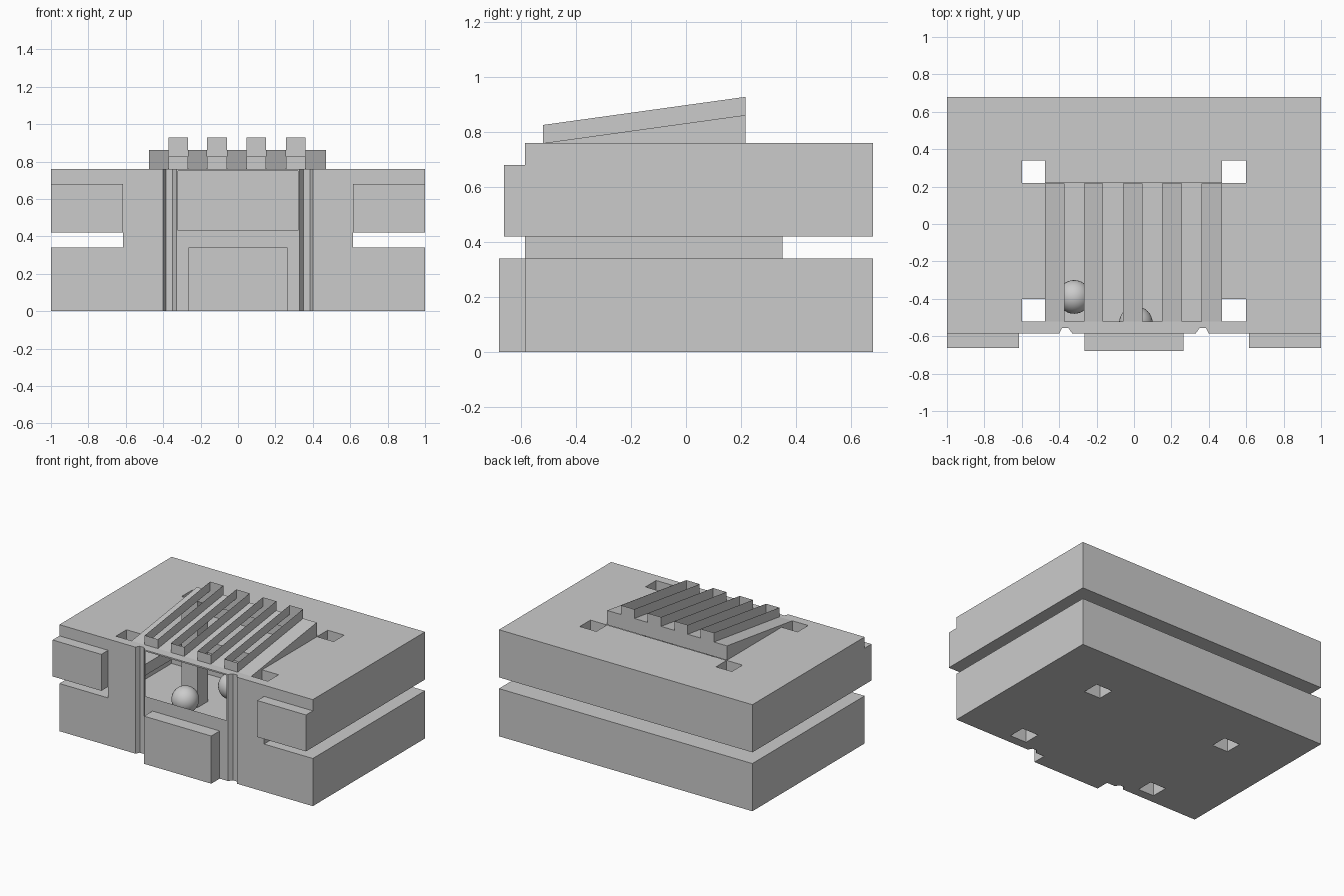
import bpy, bmesh

if "Cube" in bpy.data.objects:
    bpy.data.objects.remove(bpy.data.objects["Cube"])

mat = bpy.data.materials.new("plain grey")
mat.diffuse_color = (0.6, 0.6, 0.6, 1)
mat.use_nodes = True
mat.node_tree.nodes["Principled BSDF"].inputs["Base Color"].default_value = mat.diffuse_color

FRONT, BACK = -0.585, 0.68
NX, NY = 0.615, 0.35            # neck half width and back
Z1, Z2, ZT = 0.34, 0.42, 0.76   # lower top, upper bottom, roof


def make(name, faces, smooth=False):
    bm = bmesh.new()
    for f in faces:
        bm.faces.new([bm.verts.new(p) for p in f])
    bmesh.ops.remove_doubles(bm, verts=bm.verts, dist=0.0005)
    me = bpy.data.meshes.new(name)
    bm.to_mesh(me)
    bm.free()
    me.materials.append(mat)
    ob = bpy.data.objects.new(name, me)
    bpy.context.collection.objects.link(ob)
    return ob


def box(x0, x1, y0, y1, z0, z1, sides="lrfbtu"):
    """Chosen sides (left right front back top under) of a box; z may be a function of y."""
    def p(x, y, z):
        return (x, y, z(y) if callable(z) else z)
    quads = {
        "l": [p(x0, y1, z0), p(x0, y0, z0), p(x0, y0, z1), p(x0, y1, z1)],
        "r": [p(x1, y0, z0), p(x1, y1, z0), p(x1, y1, z1), p(x1, y0, z1)],
        "f": [p(x0, y0, z0), p(x1, y0, z0), p(x1, y0, z1), p(x0, y0, z1)],
        "b": [p(x1, y1, z0), p(x0, y1, z0), p(x0, y1, z1), p(x1, y1, z1)],
        "t": [p(x0, y0, z1), p(x1, y0, z1), p(x1, y1, z1), p(x0, y1, z1)],
        "u": [p(x0, y1, z0), p(x1, y1, z0), p(x1, y0, z0), p(x0, y0, z0)],
    }
    out = []
    for s in sides:
        q = []
        for v in quads[s]:
            if v not in q:
                q.append(v)
        out.append(q)
    return out


def plate(xs, ys, z, side, holes):
    """Grid of flat cells, leaving out the holes."""
    out = []
    for i in range(len(xs) - 1):
        for j in range(len(ys) - 1):
            if (i, j) not in holes:
                out += box(xs[i], xs[i + 1], ys[j], ys[j + 1], z, z, side)
    return out


# front outline with the two upright grooves
half = [(0.33, FRONT), (0.35, -0.557), (0.385, -0.557), (0.4, FRONT), (NX, FRONT)]
left = [(-x, y) for x, y in reversed(half)]

# roof and base plates with corner shaft holes
xs = [-1, -0.6, -0.475, 0.47, 0.6, 1]
ys = [-0.55, -0.52, -0.4, 0.22, 0.34, BACK]
shafts = {(1, 1), (3, 1), (1, 3), (3, 3)}
grille_hole = {(2, 1), (2, 2)}
outline = [(-1, FRONT)] + left + half + [(1, FRONT), (1, -0.55), (-1, -0.55)]
make("roof", plate(xs, ys, ZT, "t", shafts | grille_hole) + [[(x, y, ZT) for x, y in outline]])
make("base", plate(xs, ys, 0, "u", shafts) + [[(x, y, 0) for x, y in reversed(outline)]])

# lower and upper hollow cases
ring_x, ring_y = [-1, -NX, NX, 1], [FRONT, NY, BACK]
for name, z0, z1, lid, zl in (("lower_case", 0, Z1, "t", Z1), ("upper_case", Z2, ZT, "u", Z2)):
    f = box(-1, 1, FRONT, BACK, z0, z1, "lrb")
    f += box(-1, -NX, FRONT, BACK, z0, z1, "f") + box(NX, 1, FRONT, BACK, z0, z1, "f")
    f += plate(ring_x, ring_y, zl, lid, {(1, 0)})
    make(name, f)

# recessed neck between the cases
make("neck", box(-NX, NX, FRONT, NY, Z1, Z2, "lrb"))

# front wall with grooves and window
f = []
for prof in (left, half):
    for (xa, ya), (xb, yb) in zip(prof, prof[1:]):
        f.append([(xa, ya, 0), (xb, yb, 0), (xb, yb, ZT), (xa, ya, ZT)])
for xa, xb, za, zb in ((-0.33, -0.32, 0, ZT), (0.32, 0.33, 0, ZT), (-0.32, 0.32, 0.75, ZT),
                       (-0.32, 0.32, Z1, 0.43), (-0.32, -0.265, 0, Z1), (0.265, 0.32, 0, Z1)):
    f += box(xa, xb, FRONT, FRONT, za, zb, "f")
make("front_wall", f)

# front tray and the two raised side blocks
make("front_tray", box(-0.265, 0.265, -0.68, FRONT, 0, Z1, "lrftu"))
for name, xa, xb in (("left_block", -1, -NX), ("right_block", NX, 1)):
    make(name, box(xa, xb, -0.662, FRONT, Z2, 0.68, "lrftu"))

# square shafts running from roof to base
for k, (i, j) in enumerate(sorted(shafts)):
    make("shaft_%d" % (k + 1), box(xs[i], xs[i + 1], ys[j], ys[j + 1], 0, ZT, "lrfb"))


# sloping grille with open raised slots
def slope(y):
    return ZT + (y + 0.52) / 0.735 * 0.102


def slot_top(y):
    return slope(y) + 0.066


ya, yb = -0.52, 0.217
slots = [(-0.372, -0.268), (-0.165, -0.06), (0.045, 0.15), (0.256, 0.362)]
f = box(-0.475, 0.47, ya, yb, ZT, slope, "lrb")
edges = [-0.475] + [x for s in slots for x in s] + [0.47]
for x0, x1 in zip(edges[::2], edges[1::2]):
    f += box(x0, x1, ya, yb, ZT, slope, "t")
make("sloped_grille", f)
for k, (x0, x1) in enumerate(slots):
    make("slot_rim_%d" % (k + 1), box(x0, x1, ya, yb, slope, slot_top, "lrfb"))

# loose balls on the floor
for k, (x, y) in enumerate([(-0.32, -0.39), (0.01, -0.53), (-0.5, 0.12), (-0.37, 0.46)]):
    bpy.ops.mesh.primitive_uv_sphere_add(segments=32, ring_count=16, radius=0.09, location=(x, y, 0.092))
    ob = bpy.context.object
    ob.name = "ball_%d" % (k + 1)
    ob.data.materials.append(mat)
    bpy.ops.object.shade_smooth()
